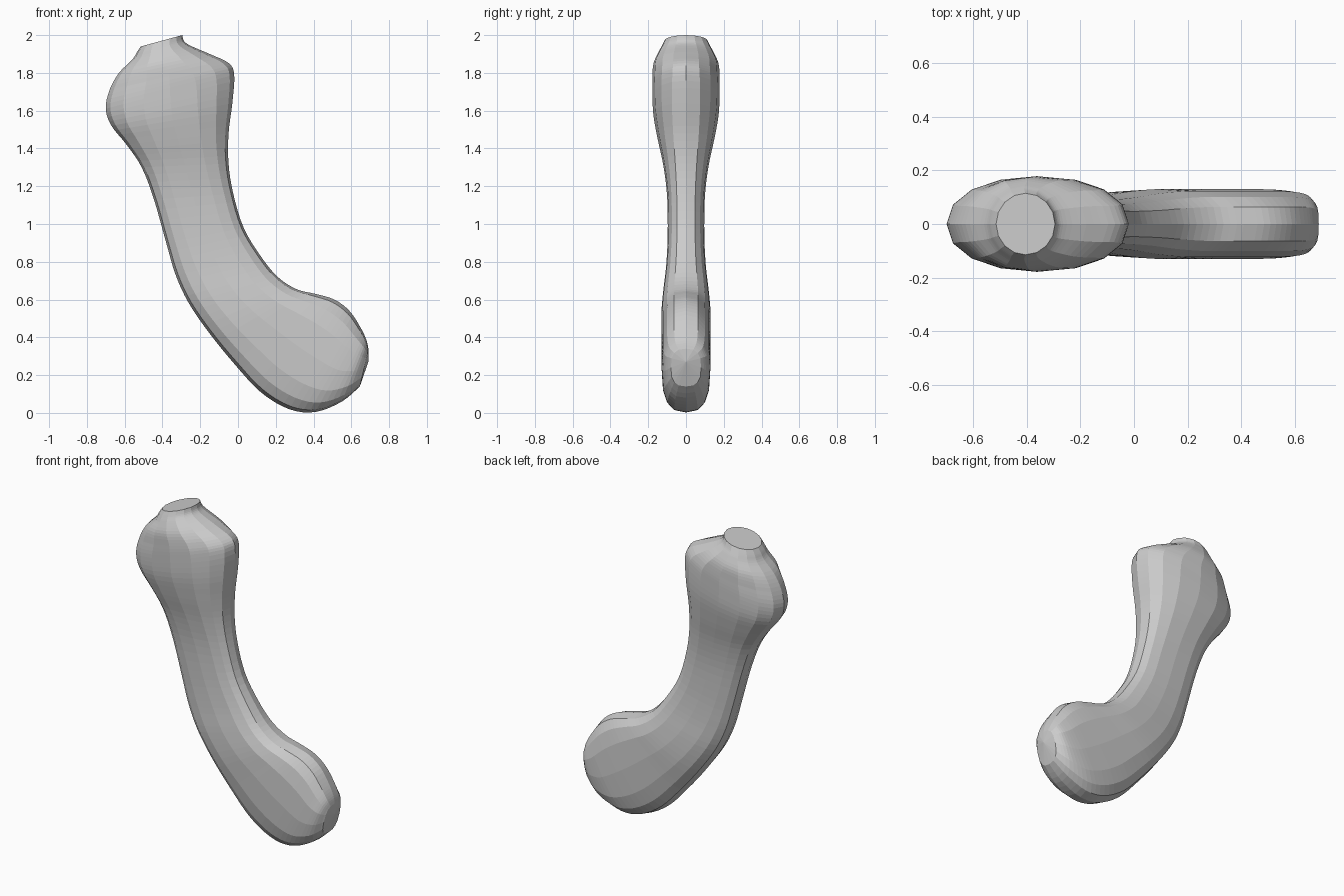
import bpy, bmesh
from math import cos, sin, tau, copysign
from mathutils import Vector

if "Cube" in bpy.data.objects:
    bpy.data.objects.remove(bpy.data.objects["Cube"])

SIDES, STEPS = 16, 4

# stations along the handle: left edge x,z / right edge x,z / half thickness y
stations = [Vector(s) for s in [
    (-.515, 1.94, -.295, 2.0, .115), (-.535, 1.91, -.285, 1.968, .13),
    (-.56, 1.87, -.25, 1.943, .148), (-.63, 1.80, -.15, 1.90, .172),
    (-.68, 1.71, -.05, 1.852, .178), (-.70, 1.61, -.02, 1.79, .178),
    (-.67, 1.52, -.03, 1.64, .173), (-.59, 1.42, -.05, 1.48, .15),
    (-.51, 1.30, -.05, 1.32, .12), (-.445, 1.13, -.025, 1.16, .10),
    (-.38, .90, .03, .98, .097), (-.33, .73, .12, .83, .105),
    (-.26, .58, .21, .72, .12), (-.15, .42, .31, .655, .13),
    (-.02, .26, .41, .63, .13), (.12, .11, .51, .60, .13),
    (.27, .02, .59, .54, .13), (.41, .005, .65, .45, .128),
    (.55, .06, .68, .385, .115), (.645, .14, .69, .34, .08)]]


def smooth_path(pts):
    """Catmull-Rom through the stations; yields (position index, values)."""
    last = len(pts) - 1
    for i in range(last):
        a, b, c, d = (pts[max(0, min(last, i + k))] for k in (-1, 0, 1, 2))
        for j in range(STEPS):
            t = j / STEPS
            yield i + t, 0.5 * (2 * b + (c - a) * t
                                + (2 * a - 5 * b + 4 * c - d) * t * t
                                + (3 * b - a - 3 * c + d) * t ** 3)
    yield last, pts[last]


def power(v, e):
    return copysign(abs(v) ** e, v) if abs(v) > 1e-6 else 0.0


# curved handle: oval at the head, flatter-sided along the grip
bm = bmesh.new()
rings = []
for pos, (lx, lz, rx, rz, hy) in smooth_path(stations):
    n = 2.0 + 0.7 * max(0, min(1, (pos - 4) / 5))
    ring = []
    for k in range(SIDES):
        a = tau * k / SIDES
        u, v = power(cos(a), 2 / n), power(sin(a), 2 / n)
        ring.append(bm.verts.new(((lx + rx) / 2 + u * (rx - lx) / 2, v * hy,
                                  (lz + rz) / 2 + u * (rz - lz) / 2)))
    rings.append(ring)
for r0, r1 in zip(rings, rings[1:]):
    for k in range(SIDES):
        m = (k + 1) % SIDES
        bm.faces.new((r0[k], r0[m], r1[m], r1[k]))

# flat top disc and rounded tip
bm.faces.new(rings[0])
tip = bm.verts.new((.69, 0, .27))
for k in range(SIDES):
    bm.faces.new((rings[-1][k], rings[-1][(k + 1) % SIDES], tip))
bmesh.ops.recalc_face_normals(bm, faces=bm.faces)

mesh = bpy.data.meshes.new("curved_handle")
bm.to_mesh(mesh)
bm.free()
bpy.context.collection.objects.link(bpy.data.objects.new("curved_handle", mesh))
